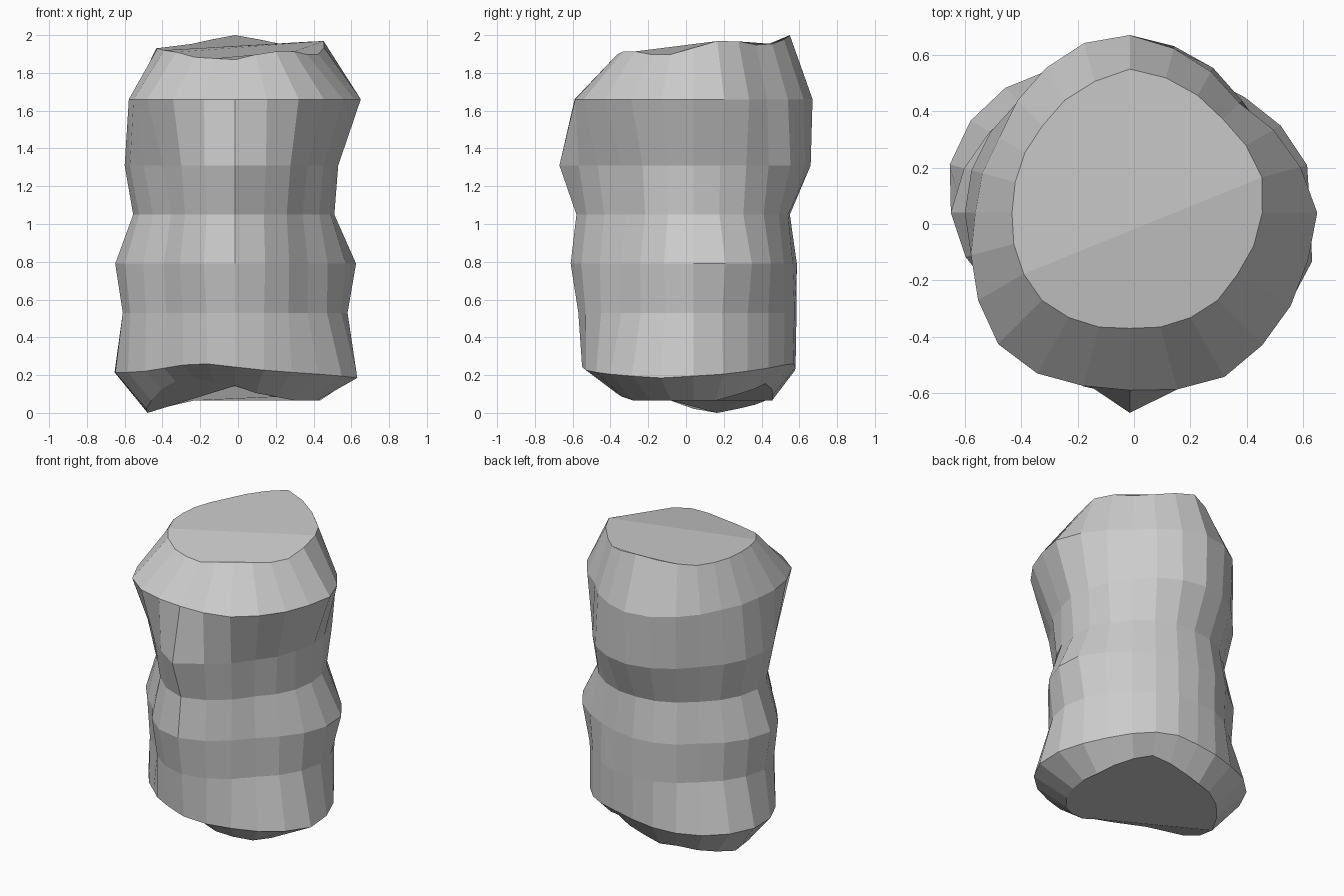
import bpy, bmesh, math

if "Cube" in bpy.data.objects:
    bpy.data.objects.remove(bpy.data.objects["Cube"])

SIDES = 24
CENTRE_X, CENTRE_Y = -0.015, 0.04
# flattened diagonals shared by the body rings
FLATS = [(45, -.055, 40), (135, -.035, 40), (225, -.06, 40), (315, -.08, 40)]


def bumped(base, bumps, deg):
    """Base value plus tent-shaped bumps (angle, amount, optional half-width)."""
    for angle, amount, *width in bumps:
        away = abs((deg - angle + 180) % 360 - 180)
        base += amount * max(0, 1 - away / (width[0] if width else 45))
    return base


def add_ring(bm, z, z_bumps, radius, r_bumps):
    """One ring of the column; angles run from the front towards +x."""
    ring = []
    for i in range(SIDES):
        deg = 360 * i / SIDES
        a = math.radians(deg)
        r = bumped(radius, r_bumps, deg)
        ring.append(bm.verts.new((CENTRE_X + r * math.sin(a), CENTRE_Y - r * math.cos(a),
                                  bumped(z, z_bumps, deg))))
    return ring


bm = bmesh.new()
rings = [
    # chipped underside and lower rim
    add_ring(bm, .065, [(0, .06), (150, .09), (255, -.065), (322, .12)],
             .45, [(0, -.04), (180, -.03), (255, .03)]),
    add_ring(bm, .215, [(75, -.03), (160, .05), (340, .05)],
             .59, [(72, .085), (135, -.03), (180, -.05), (250, .08), (315, -.06)]),
    # wavy body
    add_ring(bm, .53, [], .595, FLATS + [(0, .015), (180, -.05)]),
    add_ring(bm, .79, [], .60, FLATS + [(105, .06), (175, -.06), (270, .035), (350, .065)]),
    add_ring(bm, 1.05, [], .56, FLATS + [(0, .06), (90, -.035), (180, -.05), (270, -.02)]),
    add_ring(bm, 1.31, [], .62, FLATS + [(0, .09, 20), (75, -.07), (110, -.05), (270, -.035)]),
    # shoulder and uneven top
    add_ring(bm, 1.66, [], .61,
             [(35, .07), (90, .055), (135, -.06), (180, .02), (240, -.07), (280, -.05), (318, .065)]),
    add_ring(bm, 1.93, [(0, -.05), (75, -.05), (105, .055), (180, .07), (330, -.03)],
             .44, [(0, -.03), (105, .045), (150, .02), (180, .063), (265, -.025)]),
]

# Side facets
for low, high in zip(rings, rings[1:]):
    for i in range(SIDES):
        j = (i + 1) % SIDES
        bm.faces.new((low[i], low[j], high[j], high[i]))

# Bottom and top caps, each broken along one straight crease
base, top = rings[0], rings[-1]
bm.faces.new(base[:18][::-1])
bm.faces.new((base[17:] + base[:1])[::-1])
bm.faces.new(top[7:21])
bm.faces.new(top[20:] + top[:8])
bmesh.ops.recalc_face_normals(bm, faces=bm.faces)

mesh = bpy.data.meshes.new("rock_column")
bm.to_mesh(mesh)
bm.free()
bpy.context.collection.objects.link(bpy.data.objects.new("rock_column", mesh))
